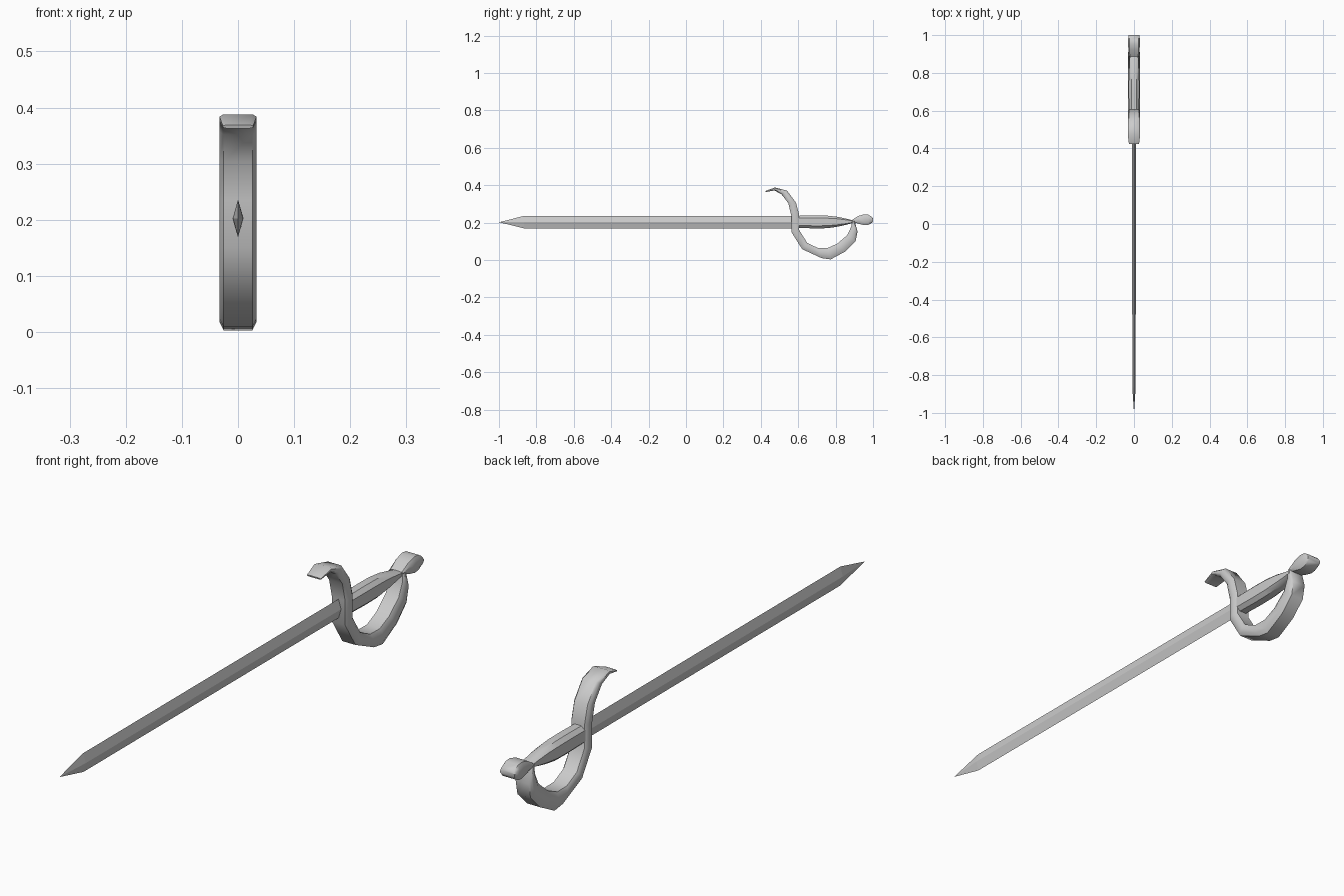
import bpy


def loft(name, stations, section, smooth=True):
    """Skin rings between paired side-view edges: (y1, z1, y2, z2, half width).
    section holds (x factor, 0..1 position between the two edges)."""
    verts, faces, n = [], [], len(section)
    for y1, z1, y2, z2, w in stations:
        for sx, t in section:
            verts.append((sx * w, y1 + (y2 - y1) * t, z1 + (z2 - z1) * t))
    for i in range(len(stations) - 1):
        for j in range(n):
            k = (j + 1) % n
            faces.append((i * n + j, i * n + k, (i + 1) * n + k, (i + 1) * n + j))
    faces.append(tuple(range(n))[::-1])
    faces.append(tuple(range(len(verts) - n, len(verts))))
    mesh = bpy.data.meshes.new(name)
    mesh.from_pydata(verts, [], faces)
    ob = bpy.data.objects.new(name, mesh)
    bpy.context.collection.objects.link(ob)
    bpy.ops.object.select_all(action='DESELECT')
    ob.select_set(True)
    bpy.context.view_layer.objects.active = ob
    bpy.ops.object.mode_set(mode='EDIT')
    bpy.ops.mesh.select_all(action='SELECT')
    bpy.ops.mesh.remove_doubles(threshold=0.0002)
    bpy.ops.mesh.normals_make_consistent(inside=False)
    bpy.ops.object.mode_set(mode='OBJECT')
    if smooth:
        bpy.ops.object.shade_smooth_by_angle(angle=0.7)
    return ob


def octagon(cx, ct):
    return [(-cx, 0), (cx, 0), (1, ct), (1, 1 - ct),
            (cx, 1), (-cx, 1), (-1, 1 - ct), (-1, ct)]


# Diamond-section blade
diamond = [(0, 0), (1, 0.5), (0, 1), (-1, 0.5)]
loft("blade", [(-1, .202, -1, .202, 0),
               (-.865, .236, -.865, .169, .009),
               (.59, .236, .59, .169, .010)], diamond, smooth=False)

# Curved guard: upper hook, crossing, and knuckle bow
loft("guard", [
    (.424, .369, .426, .363, .027),
    (.476, .388, .472, .372, .033),
    (.540, .371, .510, .352, .033),
    (.588, .307, .547, .304, .033),
    (.605, .243, .563, .236, .033),
    (.605, .160, .563, .150, .033),
    (.648, .092, .621, .058, .033),
    (.703, .065, .725, .010, .033),
    (.757, .064, .773, .003, .033),
    (.810, .088, .853, .046, .033),
    (.863, .134, .907, .100, .033),
    (.884, .180, .917, .152, .033),
    (.888, .210, .902, .208, .030)], octagon(.78, .25))

# Swelling grip
loft("grip", [
    (.572, .236, .572, .172, .027),
    (.690, .238, .690, .169, .028),
    (.755, .237, .755, .170, .028),
    (.810, .231, .810, .178, .026),
    (.860, .220, .860, .189, .023),
    (.898, .211, .898, .200, .022)], octagon(.5, .2))

# Rounded pommel
loft("pommel", [
    (.886, .213, .892, .203, .027),
    (.920, .235, .925, .193, .030),
    (.952, .244, .955, .186, .031),
    (.975, .242, .975, .188, .031),
    (.993, .231, .993, .198, .030),
    (1.0, .222, 1.0, .207, .028)], octagon(.8, .25))
